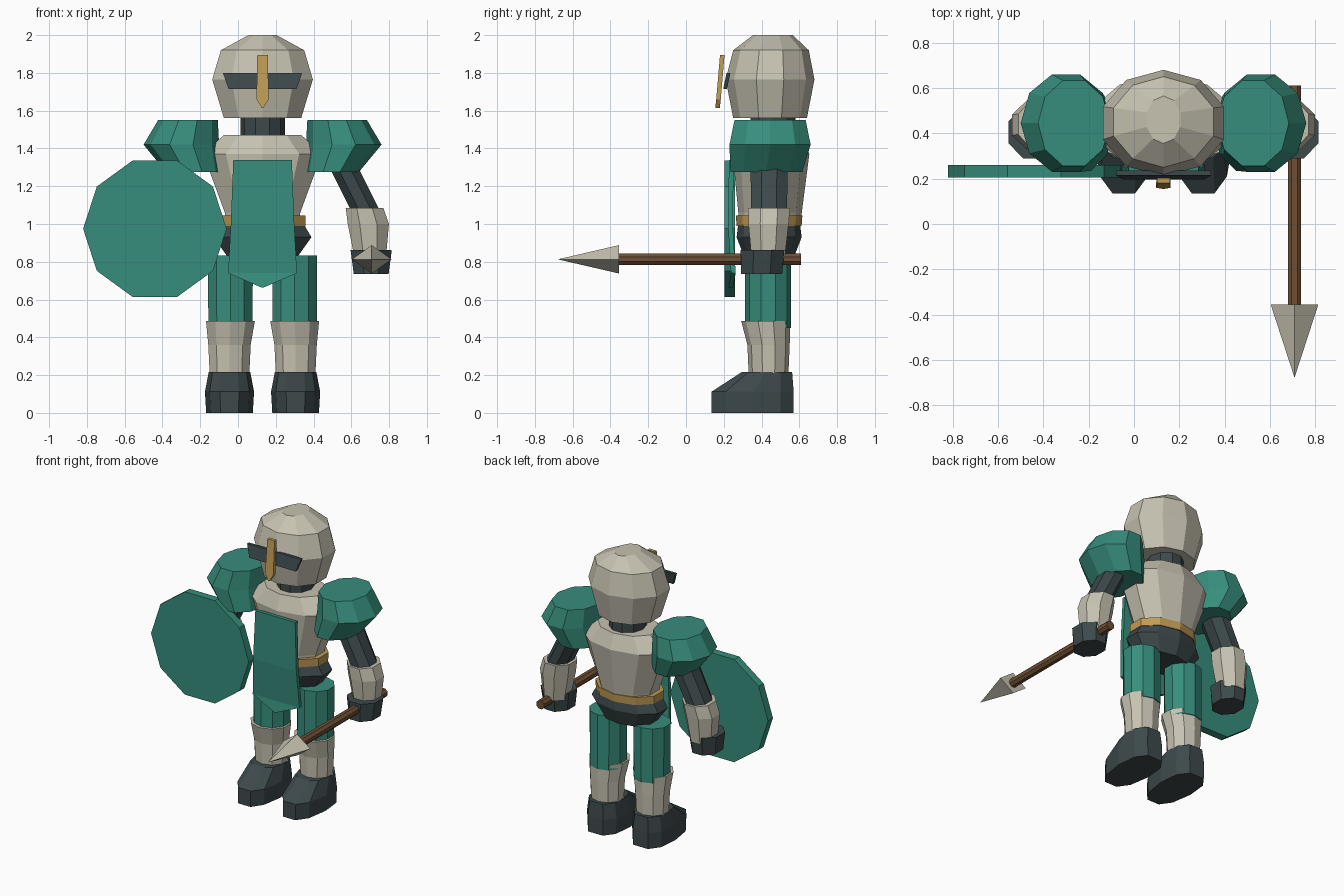
import bpy, bmesh, math

if "Cube" in bpy.data.objects:
    bpy.data.objects.remove(bpy.data.objects["Cube"])

CX, CY = 0.13, 0.445   # body axis


def material(name, rgb):
    m = bpy.data.materials.new(name)
    m.diffuse_color = (*rgb, 1)
    m.use_nodes = True
    m.node_tree.nodes["Principled BSDF"].inputs["Base Color"].default_value = m.diffuse_color
    return m


TEAL = material("teal", (0.038, 0.27, 0.202))
STEEL = material("pale_steel", (0.57, 0.54, 0.44))
DARK = material("dark_slate", (0.047, 0.067, 0.071))
GOLD = material("gold", (0.53, 0.33, 0.09))
WOOD = material("brown_wood", (0.16, 0.08, 0.035))


def skin(name, rings, mat):
    """Join closed rings of points into a capped solid."""
    bm = bmesh.new()
    vs = [[bm.verts.new(p) for p in r] for r in rings]
    n = len(vs[0])
    for a, b in zip(vs, vs[1:]):
        for i in range(n):
            j = (i + 1) % n
            bm.faces.new((a[i], a[j], b[j], b[i]))
    bm.faces.new(vs[0])
    bm.faces.new(vs[-1])
    bmesh.ops.recalc_face_normals(bm, faces=bm.faces)
    me = bpy.data.meshes.new(name)
    bm.to_mesh(me)
    bm.free()
    me.materials.append(mat)
    ob = bpy.data.objects.new(name, me)
    bpy.context.collection.objects.link(ob)
    return ob


def loft(name, rings, mat, n=10, turn=0.0):
    """Stack of elliptical rings (x, y, z, rx, ry)."""
    ang = [2 * math.pi * (i + turn) / n for i in range(n)]
    return skin(name, [[(x + rx * math.cos(a), y + ry * math.sin(a), z)
                        for a in ang] for x, y, z, rx, ry in rings], mat)


def rod(name, x, z, rings, mat, n, turn=0.0):
    """Rings (y, rx, rz) stacked along y."""
    ang = [2 * math.pi * (i + turn) / n for i in range(n)]
    return skin(name, [[(x + rx * math.cos(a), y, z + rz * math.sin(a))
                        for a in ang] for y, rx, rz in rings], mat)


def plate(name, rows, depth, mat):
    """Plate from rows (half width, y, z) running downwards, mirrored about the axis."""
    bm = bmesh.new()
    layers = []
    for d in (0, depth):
        layers.append([[bm.verts.new((CX + s * w, y + d, z)) for s in (-1, 1)]
                       for w, y, z in rows])
    f, b = layers
    for i in range(len(rows) - 1):
        for la in layers:
            bm.faces.new((la[i][0], la[i][1], la[i + 1][1], la[i + 1][0]))
        for s in (0, 1):
            bm.faces.new((f[i][s], f[i + 1][s], b[i + 1][s], b[i][s]))
    for k in (0, -1):
        bm.faces.new((f[k][0], f[k][1], b[k][1], b[k][0]))
    bmesh.ops.recalc_face_normals(bm, faces=bm.faces)
    me = bpy.data.meshes.new(name)
    bm.to_mesh(me)
    bm.free()
    me.materials.append(mat)
    ob = bpy.data.objects.new(name, me)
    bpy.context.collection.objects.link(ob)
    return ob


# Helmet, visor slit and nose guard
loft("helmet", [(CX, CY, 1.56, 0.215, 0.195), (CX, CY, 1.765, 0.28, 0.235),
                (CX, 0.45, 1.92, 0.232, 0.2), (CX, 0.46, 2.0, 0.078, 0.105)],
     STEEL, turn=0.5)
plate("visor_slit", [(0.21, 0.215, 1.8), (0.18, 0.197, 1.715)], 0.02, DARK)
plate("nose_guard", [(0.028, 0.18, 1.895), (0.032, 0.16, 1.66), (0.004, 0.155, 1.615)],
      0.024, GOLD)

# Neck, torso, belt and hips
loft("neck", [(CX, 0.46, 1.42, 0.118, 0.125), (CX, 0.46, 1.6, 0.118, 0.125)], DARK)
loft("torso", [(CX, 0.44, 1.0, 0.2, 0.165), (CX, 0.445, 1.06, 0.21, 0.168),
               (CX, 0.45, 1.37, 0.33, 0.203), (CX, 0.45, 1.472, 0.215, 0.165)],
     STEEL, turn=0.5)
loft("belt", [(CX, 0.44, 0.99, 0.238, 0.172), (CX, 0.44, 1.045, 0.24, 0.176)],
     GOLD, turn=0.5)
loft("hips", [(CX, 0.44, 0.82, 0.19, 0.13), (CX, 0.44, 0.93, 0.272, 0.172),
              (CX, 0.44, 0.99, 0.235, 0.165)], DARK, turn=0.5)

# Cloth panel hanging down the front, pointed at the bottom
plate("tabard", [(0.155, 0.228, 1.338), (0.168, 0.222, 1.0), (0.182, 0.238, 0.74),
                 (0.004, 0.225, 0.663)], 0.025, TEAL)

for s, side in ((-1, "left"), (1, "right")):
    # Shoulder guard
    loft(side + "_shoulder_guard",
         [(CX + s * 0.365, 0.425, 1.275, 0.145, 0.2), (CX + s * 0.43, CY, 1.42, 0.2, 0.226),
          (CX + s * 0.395, CY, 1.55, 0.158, 0.198)], TEAL)
    # Arm, bracer and gauntlet
    loft(side + "_upper_arm",
         [(CX + s * 0.55, 0.44, 1.06, 0.083, 0.102), (CX + s * 0.4, 0.44, 1.36, 0.083, 0.108)],
         DARK, 8, 0.5)
    loft(side + "_bracer",
         [(CX + s * 0.57, 0.435, 0.82, 0.09, 0.095), (CX + s * 0.56, 0.437, 1.0, 0.118, 0.115),
          (CX + s * 0.54, 0.44, 1.085, 0.108, 0.12)], STEEL, 8, 0.5)
    loft(side + "_gauntlet",
         [(CX + s * 0.575, 0.4, 0.735, 0.1, 0.118), (CX + s * 0.575, 0.405, 0.862, 0.118, 0.125)],
         DARK, 8, 0.5)

    # Thigh and shin guard
    lx = CX + s * 0.17
    loft(side + "_thigh", [(lx, 0.435, 0.45, 0.123, 0.122), (lx, 0.435, 0.832, 0.125, 0.122)],
         TEAL, turn=0.5)
    loft(side + "_shin_guard",
         [(lx + s * 0.005, 0.437, 0.2, 0.11, 0.105), (lx + s * 0.005, 0.437, 0.36, 0.118, 0.112),
          (lx, 0.422, 0.487, 0.136, 0.13)], STEEL, turn=0.5)

    # Boot: low rounded toe rising to the ankle
    sole = [(0.05, 0.135), (0.105, 0.21), (0.13, 0.36), (0.115, 0.5), (0.06, 0.57)]
    ankle = [(0.045, 0.295), (0.09, 0.33), (0.11, 0.42), (0.1, 0.5), (0.05, 0.562)]
    bx = CX + s * 0.175

    def ring(half, z, k=1.0):
        return ([(bx + x * k, y, z) for x, y in half] +
                [(bx - x * k, y, z) for x, y in reversed(half)])
    skin(side + "_boot", [ring(sole, 0, 0.95), ring(sole, 0.112), ring(ankle, 0.216)], DARK)

# Ten-sided shield on the left arm
rod("shield", -0.44, 0.975, [(0.205, 0.38, 0.38), (0.26, 0.38, 0.38)], TEAL, 10)

# Spear held level in the right hand
rod("spear_shaft", 0.708, 0.813, [(0.61, 0.032, 0.032), (-0.37, 0.032, 0.032)], WOOD, 8, 0.5)
rod("spear_tip", 0.708, 0.813, [(-0.355, 0.105, 0.075), (-0.675, 0.001, 0.001)], STEEL, 4)
